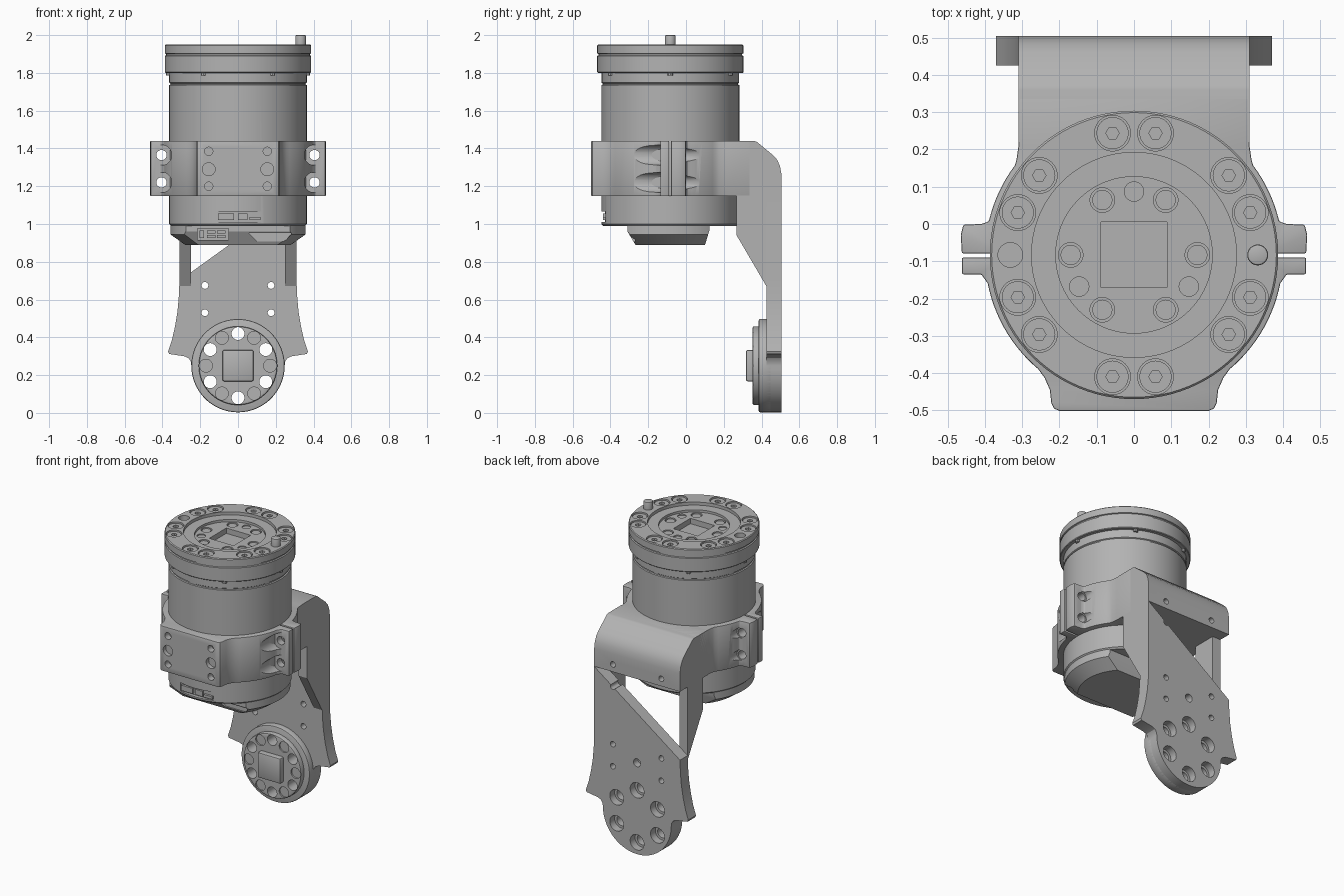
import bpy, bmesh
from math import sin, cos, radians, tau

cube = bpy.data.objects.get("Cube")
if cube:
    bpy.data.objects.remove(cube, do_unlink=True)

grey = bpy.data.materials.new("metal_grey")
grey.use_nodes = True
grey.diffuse_color = (0.45, 0.45, 0.45, 1)
grey.node_tree.nodes["Principled BSDF"].inputs["Base Color"].default_value = (0.45, 0.45, 0.45, 1)

CY = -0.083      # motor axis, y
HUB = 0.25       # lower joint axis, z
AXES = {"x": lambda u, v, d: (d, u, v), "y": lambda u, v, d: (u, d, v), "z": lambda u, v, d: (u, v, d)}


def make(name, bm):
    bmesh.ops.recalc_face_normals(bm, faces=bm.faces)
    mesh = bpy.data.meshes.new(name)
    bm.to_mesh(mesh)
    bm.free()
    mesh.materials.append(grey)
    ob = bpy.data.objects.new(name, mesh)
    bpy.context.collection.objects.link(ob)
    return ob


def prism(name, outlines, axis, lo, hi):
    """Extrude one or more 2D outlines along an axis."""
    bm = bmesh.new()
    for pts in outlines:
        rows = [[bm.verts.new(AXES[axis](u, v, d)) for u, v in pts] for d in (lo, hi)]
        n = len(pts)
        for row in rows:
            bm.faces.new(row)
        for i in range(n):
            j = (i + 1) % n
            bm.faces.new((rows[0][i], rows[0][j], rows[1][j], rows[1][i]))
    return make(name, bm)


def lathe(name, profile, n=96):
    """Revolve (radius, z) points about the motor axis; the ends lie on the axis."""
    bm = bmesh.new()
    rings = []
    for r, z in profile:
        if r == 0:
            rings.append([bm.verts.new((0, CY, z))])
        else:
            rings.append([bm.verts.new((r * cos(tau * i / n), CY + r * sin(tau * i / n), z)) for i in range(n)])
    for a, b in zip(rings, rings[1:]):
        if len(a) == 1 or len(b) == 1:
            bm.faces.new(a if len(b) == 1 else b)
            continue
        for i in range(n):
            j = (i + 1) % n
            bm.faces.new((a[i], a[j], b[j], b[i]))
    for v in [v for v in bm.verts if not v.link_faces]:
        bm.verts.remove(v)
    return make(name, bm)


def circle(u, v, r, n=32):
    return [(u + r * cos(tau * i / n), v + r * sin(tau * i / n)) for i in range(n)]


def rods(name, centres, r, axis, lo, hi, n=32):
    return prism(name, [circle(u, v, r, n) for u, v in centres], axis, lo, hi)


def rect(u0, u1, v0, v1):
    return [(u0, v0), (u1, v0), (u1, v1), (u0, v1)]


def mirrored(half):
    return half + [(-u, v) for u, v in reversed(half)]


def polar(angles, r, u=0, v=CY):
    return [(u + r * cos(radians(a)), v + r * sin(radians(a))) for a in angles]


def apply(ob, mod):
    bpy.context.view_layer.objects.active = ob
    bpy.ops.object.modifier_apply(modifier=mod.name)


def boolean(ob, cutter, op="DIFFERENCE", keep=False):
    mod = ob.modifiers.new("cut", "BOOLEAN")
    mod.operation, mod.solver, mod.object = op, "EXACT", cutter
    apply(ob, mod)
    if not keep:
        bpy.data.objects.remove(cutter, do_unlink=True)


def bevel(ob, width, segments=2):
    mod = ob.modifiers.new("bevel", "BEVEL")
    mod.width, mod.segments, mod.limit_method, mod.angle_limit = width, segments, "ANGLE", radians(40)
    apply(ob, mod)


# Motor housing with grooved top flange and stepped top face
motor = lathe("motor_housing", [
    (0, .99), (.355, .99), (.365, 1), (.365, 1.735), (.358, 1.738), (.358, 1.744), (.364, 1.748),
    (.364, 1.8), (.383, 1.8), (.387, 1.804), (.387, 1.89), (.38, 1.893), (.38, 1.9), (.387, 1.903),
    (.387, 1.945), (.382, 1.95), (.275, 1.95), (.275, 1.93), (.21, 1.93), (.21, 1.915), (0, 1.915)])
bolts = polar([s + k for s in (0, 180) for k in (20, 40, 80, 100, 140, 160)], .332)
inner = polar(range(0, 360, 60), .17)
boolean(motor, rods("cutter", bolts, .048, "z", 1.92, 2))
boolean(motor, rods("cutter", polar([180], .332), .033, "z", 1.88, 2))
boolean(motor, rods("cutter", inner, .033, "z", 1.89, 2))
boolean(motor, rods("cutter", polar((90, 210, 330), .17), .026, "z", 1.908, 2))
boolean(motor, prism("cutter", [rect(-.088, .088, CY - .088, CY + .088)], "z", 1.88, 2))
boolean(motor, prism("cutter", [rect(-.115, .13, 1.01, 1.065)], "y", -.5, -.425))

# Flange screws with hexagon sockets, dowel pin, inner screws
screws = rods("flange_screws", bolts, .043, "z", 1.9, 1.943)
boolean(screws, rods("cutter", bolts, .018, "z", 1.925, 2, 6))
rods("inner_screws", inner, .027, "z", 1.88, 1.91)
pin = rods("dowel_pin", polar([0], .332), .028, "z", 1.9, 2)
bevel(pin, .006)
rods("flange_clips", polar(range(0, 360, 60), .366), .014, "z", 1.785, 1.81, 8)

# Front port contents
prism("port_sockets", [rect(-.105, -.02, 1.02, 1.055), rect(0, .05, 1.02, 1.055),
                       rect(.06, .12, 1.02, 1.038)], "y", -.44, -.41)

# Lower connector boss: chamfered disc trimmed to a tapered bar
boss = lathe("connector_boss", [(0, .89), (.28, .89), (.358, .945), (.358, 1), (0, 1)])
boolean(boss, prism("cutter", [[(-.31, 1.02), (-.31, .96), (-.262, .88), (.098, .88), (.125, .97), (.125, 1.02)]],
                    "x", -.5, .5), "INTERSECT")
boolean(boss, prism("cutter", [rect(-.215, -.05, .915, .975), [(.055, .953), (.285, .953), (.25, .908), (.1, .908)]],
                    "y", -.4, -.27))
prism("connector_pins", [rect(-.205, -.18, .925, .965)] +
      [rect(x, x + .045, z, z + .016) for x in (-.165, -.11) for z in (.927, .95)], "y", -.288, -.26)

# Clamp collar: front pad, split ears, rear shoulders
outline = [(.2, -.502), (.215, -.495), (.222, -.48), (.226, -.445), (.24, -.413)]
outline += polar(range(-50, -8, 3), .4)
outline += [(.41, -.135), (.462, -.135), (.462, -.09), (.368, -.09), (.368, -.079),
            (.462, -.079), (.465, -.03), (.458, -.002), (.41, 0)]
outline += polar(range(13, 38, 3), .4) + [(.315, .175), (.31, .21), (.31, .34)]
clamp = prism("clamp_collar", [mirrored(outline)], "z", 1.147, 1.44)
bevel(clamp, .004)
ears = [(s * .405, z) for s in (-1, 1) for z in (1.22, 1.365)]
boolean(clamp, rods("cutter", ears, .027, "y", -.5, .3))
for r, lo, hi in ((.054, -.31, -.136), (.036, .001, .08)):
    boolean(clamp, rods("cutter", ears, r, "y", lo, hi))
pad = [(s * .155, z) for s in (-1, 1) for z in (1.2, 1.385)]
boolean(clamp, rods("cutter", pad, .022, "y", -.6, -.46))
boolean(clamp, rods("cutter", [(-.155, 1.29), (.155, 1.29)], .034, "y", -.6, -.475))

# Arm head bending from the collar into the rear plate
head = prism("arm_head", [[(.22, 1.147), (.22, 1.44), (.36, 1.44), (.375, 1.435), (.46, 1.365), (.483, 1.34),
                           (.498, 1.305), (.505, 1.265), (.505, 1.147)]], "x", -.31, .31)

# Rear arm plate with flared shoulders and round foot
half = [(.31, 1.147), (.31, .7), (.313, .62), (.32, .54), (.333, .46), (.35, .385), (.37, .325), (.365, .312),
        (.285, .3), (.262, .29), (.25, .272)] + polar(range(0, -90, -5), .247, 0, HUB)
plate = prism("arm_plate", [mirrored(half + [(0, .003)])[:-1]], "y", .425, .505)
for ob in (head, plate):
    small = [(s * .175, z) for s in (-1, 1) for z in (.53, .675, 1.05, 1.195)]
    boolean(ob, rods("cutter", small, .018, "y", .41, .6))
    boolean(ob, rods("cutter", [(0, .6), (0, 1.12)], .026, "y", .46, .6))

# Side gussets
gusset = [(.268, 1.15), (.268, .94), (.426, .67), (.426, 1.15)]
for side, lo, hi in (("left", .25, .31), ("right", -.31, -.25)):
    prism(side + "_gusset", [gusset], "x", lo, hi)

# Lower joint: base disc, flange and square drive
base = rods("joint_base", [(0, HUB)], .247, "y", .385, .455, 96)
flange = rods("joint_flange", [(0, HUB)], .208, "y", .352, .42, 96)
for ob in (base, flange):
    bevel(ob, .008)
through = polar(range(30, 390, 60), .17, 0, HUB)
for ob in (plate, base, flange):
    boolean(ob, rods("cutter", through, .034, "y", .2, .6))
boolean(plate, rods("cutter", through, .05, "y", .455, .6))
boolean(flange, rods("cutter", polar(range(0, 360, 60), .17, 0, HUB), .034, "y", .3, .362))
drive = prism("square_drive", [rect(-.083, .083, HUB - .083, HUB + .083)], "y", .317, .37)
bevel(drive, .01)

# Smooth the round walls and keep hard edges
bpy.ops.object.select_all(action="DESELECT")
for ob in bpy.context.scene.objects:
    if ob.type == "MESH" and ob.data.materials and ob.data.materials[0] == grey:
        ob.select_set(True)
        bpy.context.view_layer.objects.active = ob
bpy.ops.object.shade_smooth_by_angle(angle=radians(30))
